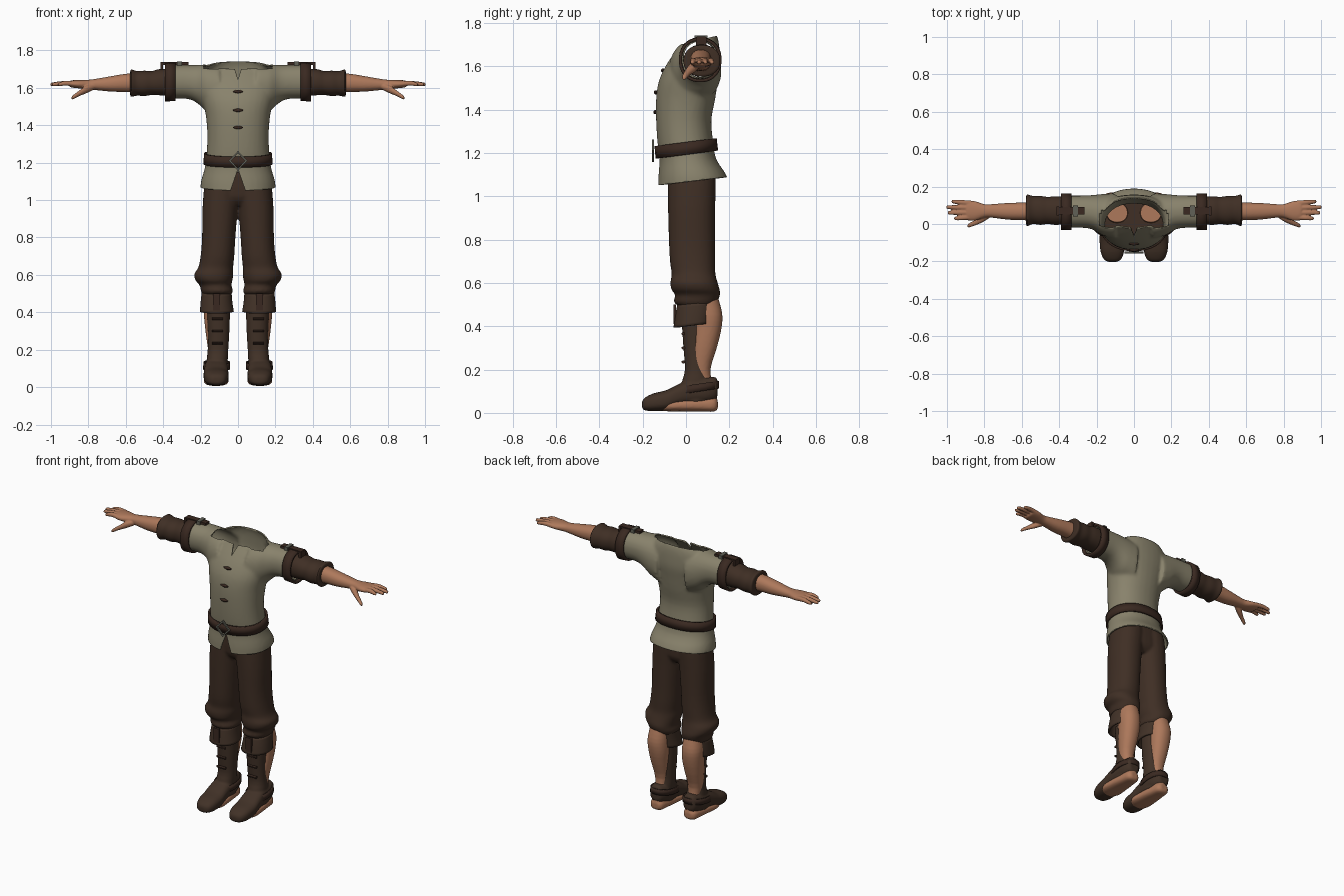
import bpy, bmesh, math
from mathutils import Vector

cube = bpy.data.objects.get("Cube")
if cube:
    bpy.data.objects.remove(cube, do_unlink=True)

BOTH = (1, -1)


def material(name, rgb):
    mat = bpy.data.materials.new(name)
    mat.use_nodes = True
    mat.diffuse_color = (*rgb, 1)
    mat.node_tree.nodes["Principled BSDF"].inputs["Base Color"].default_value = (*rgb, 1)
    return mat


LINEN = material("linen", (.25, .225, .15))
WOOL = material("brown_wool", (.05, .028, .018))
LEATHER = material("boot_leather", (.053, .031, .02))
STRAP = material("strap_leather", (.042, .022, .015))
SKIN = material("skin", (.42, .19, .105))
METAL = material("dull_metal", (.12, .12, .095))


def spline(rings, steps):
    """Smoothly interpolate between the given cross-sections."""
    out, last = [], len(rings) - 1
    for i in range(last):
        quad = zip(rings[max(i - 1, 0)], rings[i], rings[i + 1], rings[min(i + 2, last)])
        quad = list(quad)
        for j in range(steps):
            t = j / steps
            out.append([b + .5 * t * (c - a + t * (2*a - 5*b + 4*c - d + t * (3*(b - c) + d - a)))
                        for a, b, c, d in quad])
    return out + [rings[-1]]


def loft(bm, axis, rings, sides=(1,), n=32, p=2.2, steps=3, cap=True, tilt=0):
    """Rings are (position, u min, u max, v min, v max) along the axis."""
    for s in sides:
        loops = []
        for t, u0, u1, v0, v1 in spline(rings, steps):
            loop = []
            for k in range(n):
                a = 2 * math.pi * (k + .5) / n
                c, d = math.cos(a), math.sin(a)
                u = (u0 + u1) / 2 + (u1 - u0) / 2 * math.copysign(abs(c) ** (2 / p), c)
                v = (v0 + v1) / 2 + (v1 - v0) / 2 * math.copysign(abs(d) ** (2 / p), d)
                x, y, z = {"x": (t, u, v), "y": (u, t, v), "z": (u, v, t)}[axis]
                loop.append(bm.verts.new((s * x, y, z + tilt * y)))
            loops.append(loop)
        for a, b in zip(loops, loops[1:]):
            for k in range(n):
                m = (k + 1) % n
                bm.faces.new((a[k], a[m], b[m], b[k]))
        if cap:
            bm.faces.new(loops[0])
            bm.faces.new(loops[-1])
    bmesh.ops.recalc_face_normals(bm, faces=bm.faces)


def box(bm, x, y, z, sides=(1,), tilt=0):
    loft(bm, "z", [(z[0], *x, *y), (z[1], *x, *y)], sides, n=4, p=60, steps=1, tilt=tilt)


def melt(bm, voxel, smoothing):
    """Fuse overlapping volumes into one soft skin."""
    mesh = bpy.data.meshes.new("temp")
    bm.to_mesh(mesh)
    ob = bpy.data.objects.new("temp", mesh)
    bpy.context.collection.objects.link(ob)
    mod = ob.modifiers.new("fuse", "REMESH")
    mod.mode, mod.voxel_size = "VOXEL", voxel
    mod = ob.modifiers.new("soften", "SMOOTH")
    mod.factor, mod.iterations = .5, smoothing
    fused = bpy.data.meshes.new_from_object(ob.evaluated_get(bpy.context.evaluated_depsgraph_get()))
    bm.clear()
    bm.from_mesh(fused)
    bpy.data.objects.remove(ob)
    bpy.data.meshes.remove(mesh)
    bpy.data.meshes.remove(fused)


def finish(bm, name, mat, thick=0, offset=0, angle=50):
    mesh = bpy.data.meshes.new(name)
    bm.to_mesh(mesh)
    bm.free()
    mesh.materials.append(mat)
    ob = bpy.data.objects.new(name, mesh)
    bpy.context.collection.objects.link(ob)
    bpy.ops.object.select_all(action="DESELECT")
    ob.select_set(True)
    bpy.context.view_layer.objects.active = ob
    bpy.ops.object.shade_smooth_by_angle(angle=math.radians(angle))
    if thick:
        mod = ob.modifiers.new("thickness", "SOLIDIFY")
        mod.thickness, mod.offset = thick, offset


def cut(bm, point, normal, clear=True, test=lambda c: True):
    faces = [f for f in bm.faces if test(f.calc_center_median())]
    geom = set(faces)
    for f in faces:
        geom.update(f.edges)
        geom.update(f.verts)
    bmesh.ops.bisect_plane(bm, geom=list(geom), plane_co=point,
                           plane_no=Vector(normal).normalized(), clear_outer=clear)


def slit(bm, apex, end, width):
    """Open a V-shaped notch in the front of the garment."""
    for s in BOTH:
        cut(bm, (0, 0, apex), (end - apex, 0, -s * width), False, lambda c: c.y < 0)
    gone = []
    for f in bm.faces:
        c = f.calc_center_median()
        if c.y < 0 and abs(c.x) < width * (c.z - apex) / (end - apex):
            gone.append(f)
    bmesh.ops.delete(bm, geom=gone, context="FACES")


# Tunic: torso and sleeves fused, then opened at hem, cuffs and neck
bm = bmesh.new()
loft(bm, "z", [(.99, -.2, .2, -.13, .205), (1.09, -.2, .2, -.128, .19), (1.17, -.178, .178, -.122, .14),
               (1.25, -.168, .168, -.132, .126), (1.35, -.164, .164, -.138, .117),
               (1.45, -.172, .172, -.138, .135), (1.53, -.188, .188, -.126, .147),
               (1.6, -.2, .2, -.095, .157), (1.66, -.196, .196, -.055, .156),
               (1.705, -.17, .17, -.02, .152), (1.74, -.135, .135, .0, .143), (1.78, -.1, .1, .03, .12)])
loft(bm, "x", [(.1, -.08, .165, 1.44, 1.72), (.17, -.06, .16, 1.475, 1.725), (.22, -.03, .155, 1.52, 1.722),
               (.28, -.02, .152, 1.542, 1.722), (.42, -.02, .152, 1.54, 1.722)], BOTH)
melt(bm, .01, 6)
cut(bm, (0, .03, 1.07), (0, .12, -1))
for s in BOTH:
    cut(bm, (s * .375, 0, 0), (s, 0, 0))
cut(bm, (0, -.02, 1.702), (0, -.24, 1), test=lambda c: abs(c.x) < .17 and c.z > 1.6)
slit(bm, 1.165, 1.05, .04)
slit(bm, 1.645, 1.71, .02)
finish(bm, "tunic", LINEN, .008, -1)

# Undersleeves with soft creases
bm = bmesh.new()
loft(bm, "x", [(.34, .0, .145, 1.555, 1.7), (.42, -.005, .148, 1.56, 1.7), (.46, .0, .145, 1.562, 1.69),
               (.5, -.005, .15, 1.556, 1.692), (.54, .0, .15, 1.558, 1.69), (.57, -.012, .158, 1.552, 1.698),
               (.577, .0, .145, 1.565, 1.685)], BOTH)
finish(bm, "undersleeves", WOOL)

# Sleeve bands and shoulder tabs
bm = bmesh.new()
loft(bm, "x", [(.335, -.026, .157, 1.537, 1.727), (.39, -.026, .157, 1.533, 1.725)], BOTH, cap=False, steps=1)
finish(bm, "sleeve_bands", STRAP, .014)
bm = bmesh.new()
box(bm, (.265, .415), (.05, .09), (1.722, 1.737), BOTH)
box(bm, (.4, .415), (.045, .095), (1.69, 1.735), BOTH)
finish(bm, "shoulder_tabs", STRAP)
bm = bmesh.new()
box(bm, (.3, .325), (.04, .1), (1.72, 1.742), BOTH)
finish(bm, "tab_buckles", METAL)

# Forearms and hands
bm = bmesh.new()
loft(bm, "x", [(.52, .02, .12, 1.575, 1.68), (.6, .02, .115, 1.578, 1.675), (.68, .024, .112, 1.58, 1.662),
               (.76, .034, .106, 1.588, 1.648), (.8, .034, .106, 1.592, 1.643), (.85, .018, .122, 1.597, 1.642),
               (.89, .02, .125, 1.602, 1.64), (.9, .03, .118, 1.608, 1.634)], BOTH)


def digit(points):
    loft(bm, "x", [(x, y - r, y + r, z - r, z + r) for x, y, z, r in points], BOTH, n=12)


for root, tip, reach in ((.111, .12, .975), (.086, .09, 1.003), (.061, .06, .995), (.036, .03, .962)):
    digit([(.87, root, 1.621, .014), (.92, (root + tip) / 2, 1.625, .013),
           (reach - .01, tip, 1.619, .01), (reach, tip, 1.617, .005)])
digit([(.77, .05, 1.607, .016), (.81, .03, 1.592, .021), (.85, .007, 1.57, .015),
       (.883, -.008, 1.549, .011), (.89, -.01, 1.545, .005)])
melt(bm, .004, 2)
finish(bm, "arms_and_hands", SKIN, angle=180)

# Breeches, gathered below the knee
bm = bmesh.new()
loft(bm, "z", [(.97, -.1, .1, -.04, .1), (1.02, -.175, .175, -.075, .13), (1.15, -.165, .165, -.08, .125)])
loft(bm, "z", [(.485, .045, .18, -.02, .12), (.51, .027, .197, -.055, .143), (.545, .035, .205, -.05, .157),
               (.57, .03, .227, -.068, .155), (.605, .025, .234, -.072, .145), (.64, .026, .212, -.066, .136),
               (.7, .02, .2, -.074, .135), (.8, .014, .192, -.079, .134), (.95, .002, .19, -.083, .135),
               (1.08, -.01, .18, -.083, .137), (1.13, -.01, .17, -.08, .13)], BOTH)
melt(bm, .009, 2)
finish(bm, "breeches", WOOL, angle=180)

# Body parts inside the clothes
bm = bmesh.new()
loft(bm, "z", [(1.1, .03, .15, .0, .12), (1.18, .035, .145, .01, .11)], BOTH)
finish(bm, "upper_legs", SKIN)

# Calves and bare soles
bm = bmesh.new()
loft(bm, "z", [(.01, .085, .145, .06, .14), (.06, .075, .155, .045, .145), (.12, .08, .152, .03, .127),
               (.2, .075, .16, .025, .113), (.3, .065, .174, .025, .142), (.38, .058, .182, .03, .162),
               (.45, .058, .186, .025, .168), (.52, .06, .18, .01, .152), (.58, .06, .18, .0, .13)], BOTH)
loft(bm, "y", [(-.13, .085, .145, .012, .05), (-.08, .052, .18, .007, .06), (.0, .056, .178, .007, .065),
               (.08, .066, .168, .006, .07), (.13, .075, .16, .006, .07), (.147, .095, .14, .02, .055)],
     BOTH, p=2.6)
melt(bm, .006, 2)
finish(bm, "lower_legs", SKIN, angle=180)

# Boots: shaft and foot fused
bm = bmesh.new()
loft(bm, "z", [(.05, .06, .17, -.04, .11), (.14, .055, .168, -.02, .11), (.2, .052, .162, -.005, .1),
               (.3, .046, .162, -.012, .105), (.42, .042, .168, -.02, .11)], BOTH)
loft(bm, "y", [(-.203, .095, .135, .022, .052), (-.19, .07, .16, .012, .07), (-.15, .054, .178, .008, .09),
               (-.09, .05, .184, .012, .105), (-.04, .052, .182, .03, .13), (.02, .054, .178, .04, .155),
               (.09, .058, .174, .045, .165), (.135, .075, .16, .06, .165), (.145, .09, .145, .08, .15)],
     BOTH, p=2.6)
melt(bm, .006, 2)
finish(bm, "boots", LEATHER, angle=180)

# Folded boot tops with front flaps
bm = bmesh.new()
loft(bm, "z", [(.4, .028, .198, -.052, .115), (.45, .036, .194, -.045, .122), (.5, .04, .188, -.035, .125)],
     BOTH, cap=False, tilt=.12)
finish(bm, "boot_cuffs", LEATHER, .012)
bm = bmesh.new()
box(bm, (.095, .135), (-.058, -.046), (.41, .5), BOTH)
for z in (.235, .3, .365):
    loft(bm, "x", [(.08, -.021, -.003, z - .007, z + .007), (.14, -.021, -.003, z - .007, z + .007)], BOTH, n=8)
finish(bm, "boot_lacing", STRAP)

# Ankle straps
bm = bmesh.new()
loft(bm, "z", [(.09, .047, .184, -.045, .148), (.125, .047, .18, -.035, .148)],
     BOTH, cap=False, steps=1, tilt=.15)
finish(bm, "ankle_straps", STRAP, .008)

# Belt with its diamond buckle
bm = bmesh.new()
loft(bm, "z", [(1.192, -.18, .18, -.135, .143), (1.25, -.176, .176, -.14, .136)],
     cap=False, steps=1, tilt=.13)
finish(bm, "belt", STRAP, .012)
bm = bmesh.new()
corners = [Vector((math.cos(k * math.pi / 2) * .044, -.153, 1.21 + math.sin(k * math.pi / 2) * .046))
           for k in range(4)]
for a, b in zip(corners, corners[1:] + corners[:1]):
    run = (b - a) * .62
    bar = bmesh.ops.create_cube(bm, size=1)["verts"]
    turn = run.to_track_quat("X", "Y")
    for v in bar:
        v.co = (a + b) / 2 + turn @ Vector((v.co.x * run.length * 1.8, v.co.y * .009, v.co.z * .01))
finish(bm, "belt_buckle", METAL)

# Tunic toggles
bm = bmesh.new()
for z, y in ((1.58, -.106), (1.48, -.139), (1.388, -.142)):
    loft(bm, "x", [(-.026, y - .004, y + .004, z - .003, z + .003), (0, y - .009, y + .009, z - .01, z + .01),
                   (.026, y - .004, y + .004, z - .003, z + .003)], n=8)
finish(bm, "toggles", STRAP)
